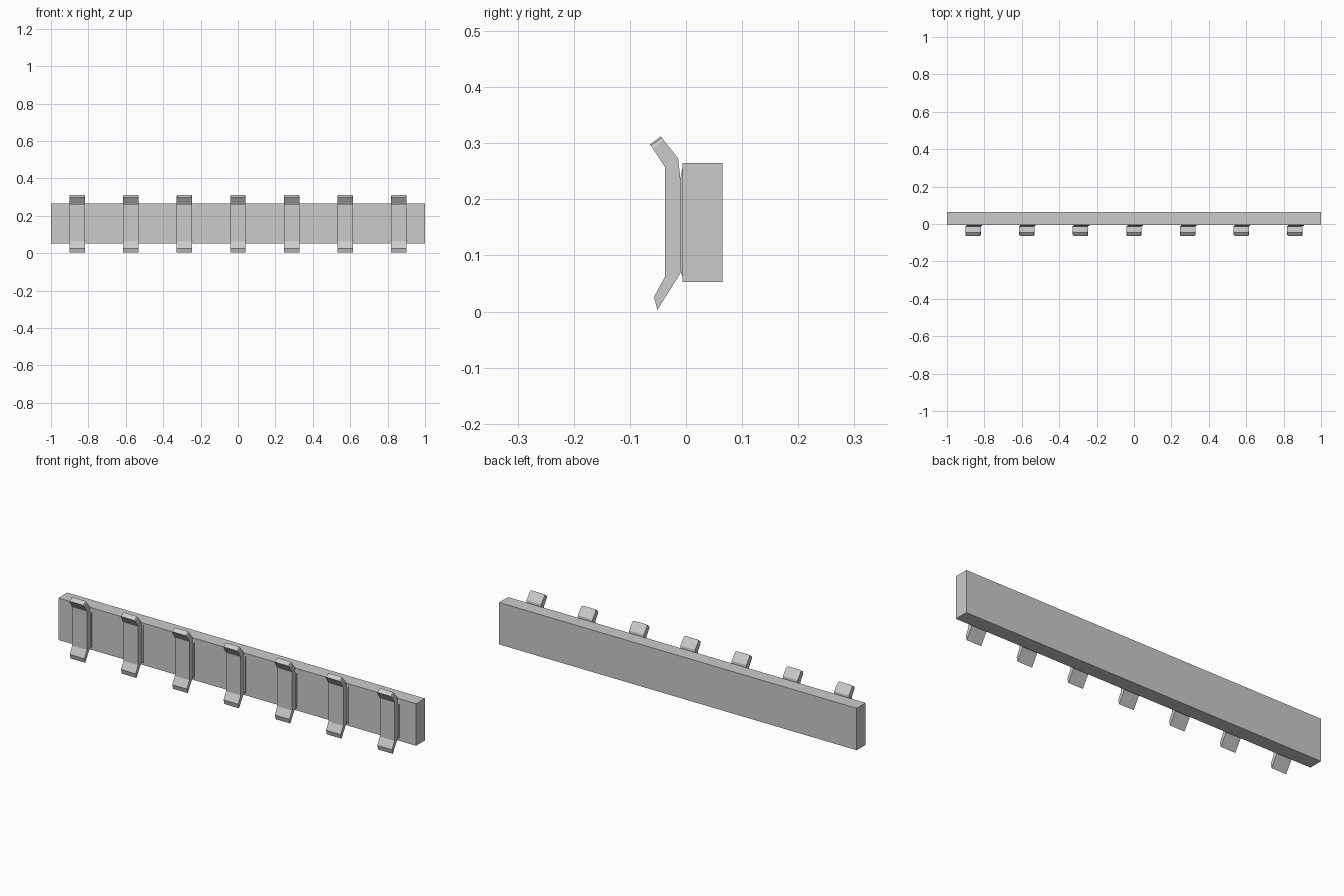
import bpy, bmesh

if "Cube" in bpy.data.objects:
    bpy.data.objects.remove(bpy.data.objects["Cube"])


def extrude_profile(name, profile, x0, x1, tip=None):
    """Extrude a (y, z) outline from x0 to x1; optionally round the corners of one end edge."""
    bm = bmesh.new()
    left = [bm.verts.new((x0, y, z)) for y, z in profile]
    right = [bm.verts.new((x1, y, z)) for y, z in profile]
    n = len(profile)
    bm.faces.new(left)
    bm.faces.new(right[::-1])
    for i in range(n):
        j = (i + 1) % n
        bm.faces.new((left[j], left[i], right[i], right[j]))
    if tip:
        a, b = tip
        edges = [bm.edges.get((side[a], side[b])) for side in (left, right)]
        bmesh.ops.bevel(bm, geom=edges, offset=0.009, segments=2,
                        profile=0.5, affect='EDGES')
    bmesh.ops.recalc_face_normals(bm, faces=bm.faces)
    mesh = bpy.data.meshes.new(name)
    bm.to_mesh(mesh)
    bm.free()
    obj = bpy.data.objects.new(name, mesh)
    bpy.context.collection.objects.link(obj)
    return obj


# Wall board
extrude_profile("board", [(-0.006, 0.053), (0.065, 0.053),
                          (0.065, 0.265), (-0.006, 0.265)], -1, 1)

# Side outlines of the bent hook and its thin mounting plate
HOOK = [(-0.064, 0.298), (-0.045, 0.312), (-0.014, 0.273), (-0.010, 0.236),
        (-0.010, 0.068), (-0.051, 0.003), (-0.057, 0.026),
        (-0.037, 0.063), (-0.037, 0.257)]
PLATE = [(-0.005, 0.262), (-0.010, 0.238), (-0.010, 0.074), (-0.005, 0.058)]

# Row of seven hooks with plates peeking out on the right
for i in range(7):
    x = -0.86 + i * 0.2867
    extrude_profile(f"hook_{i + 1}", HOOK, x - 0.041, x + 0.041, tip=(0, 1))
    extrude_profile(f"mounting_plate_{i + 1}", PLATE, x - 0.036, x + 0.048)
